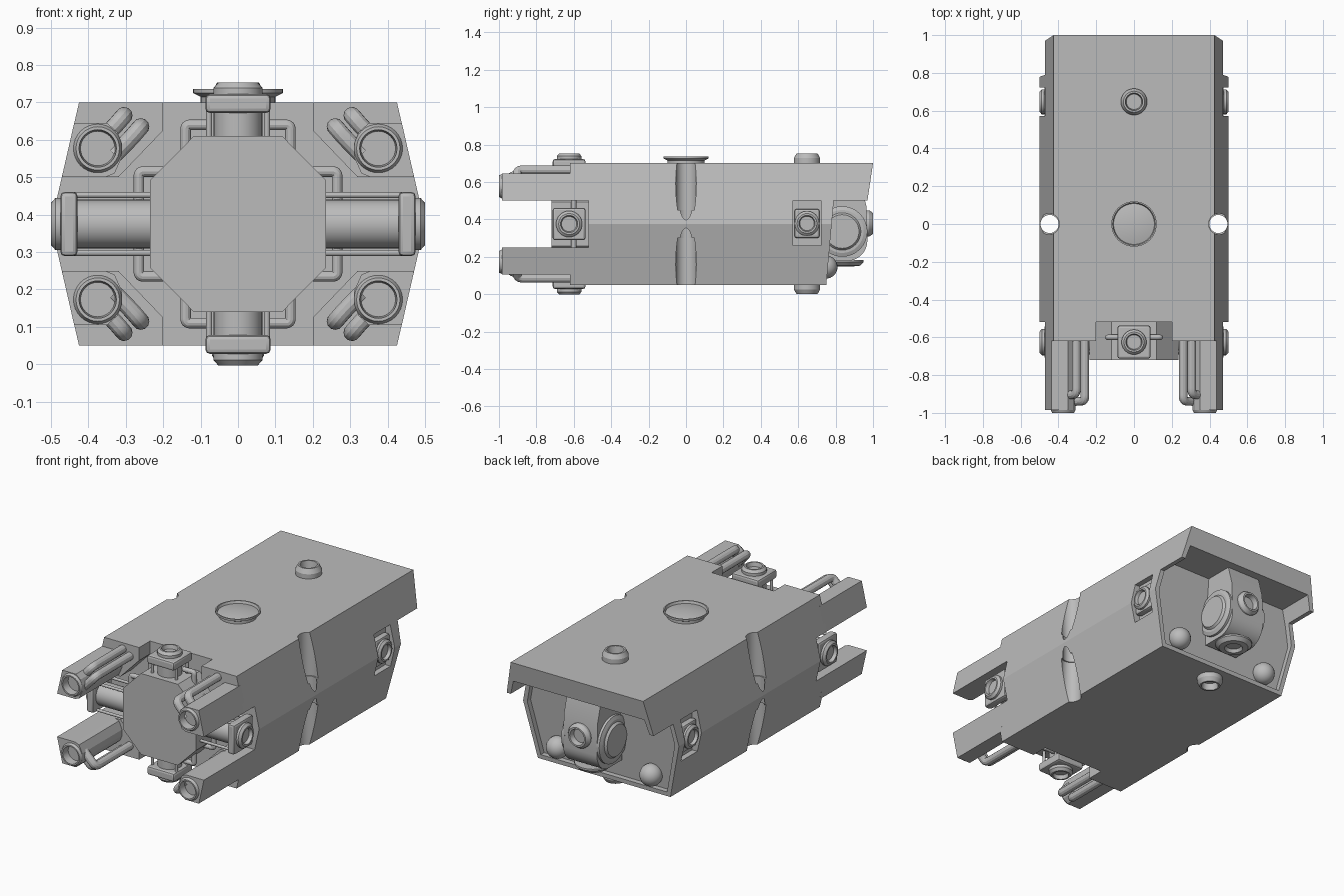
import bpy, bmesh, math
from mathutils import Vector, Matrix

if "Cube" in bpy.data.objects:
    bpy.data.objects.remove(bpy.data.objects["Cube"])

grey = bpy.data.materials.new("hull grey")
grey.diffuse_color = (0.5, 0.5, 0.5, 1)
grey.use_nodes = True
grey.node_tree.nodes["Principled BSDF"].inputs["Base Color"].default_value = grey.diffuse_color
ZC = 0.375  # height of the middle line


def finish(bm, name):
    bmesh.ops.recalc_face_normals(bm, faces=bm.faces[:])
    me = bpy.data.meshes.new(name)
    bm.to_mesh(me)
    bm.free()
    me.materials.append(grey)
    ob = bpy.data.objects.new(name, me)
    bpy.context.collection.objects.link(ob)
    return ob


def prism(name, pts, a, b, axis='Y', shear=0.0):
    """Extrude a profile: (x, z) along y, or (y, z) along x. Shear tilts the start face."""
    bm = bmesh.new()
    rings = []
    for k, d in enumerate((a, b)):
        if axis == 'Y':
            rings.append([bm.verts.new((p, d + (shear * q if k == 0 else 0), q)) for p, q in pts])
        else:
            rings.append([bm.verts.new((d, p, q)) for p, q in pts])
    n = len(pts)
    bm.faces.new(rings[0])
    bm.faces.new(rings[1])
    for i in range(n):
        j = (i + 1) % n
        bm.faces.new((rings[0][i], rings[0][j], rings[1][j], rings[1][i]))
    return finish(bm, name)


def box(name, c, s, bevel=0.0):
    bm = bmesh.new()
    bmesh.ops.create_cube(bm, size=1)
    for v in bm.verts:
        v.co = Vector(c) + Vector([v.co[i] * s[i] for i in range(3)])
    if bevel:
        bmesh.ops.bevel(bm, geom=bm.edges[:], offset=bevel, segments=2, profile=0.5, affect='EDGES')
    return finish(bm, name)


def lathe(name, prof, loc, direction, seg=32):
    """Spin an (r, h) profile around a direction; ends on the axis are closed."""
    bm = bmesh.new()
    m = Matrix.Translation(loc) @ Vector(direction).to_track_quat('Z', 'Y').to_matrix().to_4x4()
    rings = []
    for r, h in prof:
        if r == 0:
            rings.append([bm.verts.new(m @ Vector((0, 0, h)))])
        else:
            rings.append([bm.verts.new(m @ Vector((r * math.cos(t), r * math.sin(t), h)))
                          for t in (2 * math.pi * i / seg for i in range(seg))])
    for A, B in zip(rings, rings[1:]):
        for i in range(seg):
            j = (i + 1) % seg
            f = [A[i % len(A)], A[j % len(A)], B[j % len(B)], B[i % len(B)]]
            bm.faces.new(list(dict.fromkeys(f)))
    return finish(bm, name)


def rod(name, a, b, r, seg=32):
    d = Vector(b) - Vector(a)
    return lathe(name, [(0, 0), (r, 0), (r, d.length), (0, d.length)], a, d, seg)


def pipe(name, pts, r):
    cu = bpy.data.curves.new(name, 'CURVE')
    cu.dimensions = '3D'
    cu.bevel_depth = r
    cu.bevel_resolution = 4
    cu.use_fill_caps = True
    sp = cu.splines.new('NURBS')
    sp.points.add(len(pts) - 1)
    for p, q in zip(sp.points, pts):
        p.co = (*q, 1)
    sp.order_u = 3
    sp.use_endpoint_u = True
    sp.resolution_u = 8
    tmp = bpy.data.objects.new(name + "_path", cu)
    bpy.context.collection.objects.link(tmp)
    me = bpy.data.meshes.new_from_object(tmp.evaluated_get(bpy.context.evaluated_depsgraph_get()))
    bpy.data.objects.remove(tmp)
    me.materials.clear()
    me.materials.append(grey)
    ob = bpy.data.objects.new(name, me)
    bpy.context.collection.objects.link(ob)


def boolean(ob, cutter, op='DIFFERENCE'):
    cutter.hide_render = True
    m = ob.modifiers.new("cut", 'BOOLEAN')
    m.object, m.operation, m.solver = cutter, op, 'EXACT'
    bpy.context.view_layer.objects.active = ob
    bpy.ops.object.modifier_apply(modifier=m.name)
    bpy.data.objects.remove(cutter)


def nozzle(name, loc, d, h, r=0.07):
    lathe(name, [(0, 0), (r, 0), (r, h * .55), (r * .8, h), (r * .66, h), (r * .58, h * .3), (0, h * .3)], loc, d)


def both(half):
    return half + [(-x, z) for x, z in reversed(half)]


# hull: six-sided section trimmed by the side profile with its rear overhang
hull = prism("hull", both([(.425, .7), (.5, ZC), (.425, .05)]), -.62, 1.05)
boolean(hull, prism("side_profile", [(-.62, 0), (.746, 0), (.75, .05), (.79, .5), (.97, .5), (1, .7),
                                     (1.01, .77), (-.62, .77)], -.7, .7, 'X'), 'INTERSECT')
# rear recess under the overhang
boolean(hull, prism("rear_recess", both([(.42, .585), (.445, .5), (.473, ZC), (.405, .075)]),
                    .715, 1.2, shear=.089))
# front notch around the hub
boolean(hull, prism("front_notch", both([(.2, .8), (.2, .625), (.32, .5), (.6, .5), (.6, .25), (.32, .25),
                                         (.2, .125), (.2, -.05)]), -.8, -.52))
for s in (-1, 1):
    # vertical side channels and rear side pockets
    boolean(hull, rod("channel_hole", (s * .447, 0, -.1), (s * .447, 0, .9), .048))
    for a, b in ((-.1, .3), (.45, .9)):
        boolean(hull, rod("channel", (s * .45, 0, a), (s * .45, 0, b), .055))
    boolean(hull, box("pocket", (s * .52, .647, .38), (.16, .15, .24)))

# octagonal front hub
prism("front_hub", both([(.118, .61), (.235, .492), (.235, .258), (.118, .14)]), -.72, -.5)

# thrusters on the hub arms, four ways
Y = -.625
for s in (-1, 1):
    # up and down
    side = "top" if s > 0 else "bottom"
    z = lambda h: ZC + s * h
    rod(side + "_arm", (0, Y, z(.2)), (0, Y, z(.31)), .065)
    box(side + "_arm_block", (0, Y, z(.322)), (.175, .175, .05), .012)
    nozzle(side + "_front_nozzle", (0, Y, z(.345)), (0, 0, s), .033, .066)
    for t in (-1, 1):
        for u in (-1, 1):
            rod(side + "_arm_rod", (t * .077, Y + u * .05, z(.2)), (t * .077, Y + u * .05, z(.31)), .008, 12)
    # left and right
    side = "right" if s > 0 else "left"
    rod(side + "_arm", (s * .2, Y, ZC), (s * .44, Y, ZC), .065)
    box(side + "_arm_block", (s * .452, Y, ZC), (.046, .175, .172), .012)
    nozzle(side + "_front_nozzle", (s * .473, Y, ZC), (s, 0, 0), .027)
    for t in (-1, 1):
        for u in (-1, 1):
            rod(side + "_arm_rod", (s * .2, Y + u * .05, ZC + t * .077), (s * .44, Y + u * .05, ZC + t * .077), .008, 12)
    # rear side thruster in its pocket, and rear top or bottom thruster
    box(side + "_rear_block", (s * .457, .647, ZC + .003), (.04, .135, .155), .012)
    nozzle(side + "_rear_nozzle", (s * .475, .647, ZC + .003), (s, 0, 0), .025, .066)
    nozzle("rear_nozzle", (0, .647, z(.32)), (0, 0, s), .058 if s > 0 else .055)

# four forward pods with feed pipes, and small pipes round the hub
for sx in (-1, 1):
    for sz in (-1, 1):
        P = lambda x, z: (sx * x, ZC + sz * (z - ZC))
        V = lambda x, y, z: (sx * x, y, ZC + sz * (z - ZC))
        pod = prism("pod", [P(*p) for p in ((.471, .5), (.438, .645), (.35, .645), (.322, .62),
                                            (.31, .59), (.31, .555), (.33, .51), (.355, .5))], -.985, -.6)
        boolean(pod, rod("bore", V(.375, -1.1, .577), V(.375, -.95, .577), .055))
        lathe("pod_nozzle", [(.065, 0), (.065, .035), (.058, .05), (.05, .05), (.046, .005), (0, .005)],
              V(.375, -.95, .577), (0, -1, 0))
        for x, z, y in ((.305, .665, -.90), (.26, .635, -.935)):
            pipe("pod_pipe", [V(x, -.58, z), V(x, -.75, z), V(x, y + .06, z), V(x, y, z),
                              V(x + .03, y - .005, z - .035), V(x + .07, y - .005, z - .075)], .023)
        pipe("hub_pipe", [V(.07, -.6, .64), V(.115, -.6, .64), V(.14, -.6, .64), V(.14, -.6, .615), V(.14, -.6, .56)], .014)
        pipe("hub_pipe", [V(.2, -.6, .515), V(.24, -.6, .515), V(.265, -.6, .515), V(.265, -.6, .49), V(.265, -.6, .44)], .014)

# shallow dish on the roof
lathe("roof_dish", [(0, .69), (.1, .69), (.1, .715), (.12, .725), (.12, .736), (.113, .736), (.108, .722),
                    (.08, .728), (.04, .732), (0, .734)], (0, 0, 0), (0, 0, 1), 48)

# rear engine housing: rounded column with round end caps and two nozzles
arc = [(.86 + .11 * math.cos(t), .287 + .11 * math.sin(t)) for t in (-math.pi / 2 * i / 8 for i in range(9))]
prism("engine_housing", [(.74, .6), (.97, .6)][:1] + [(.93, .6), (.965, .47)] + arc + [(.74, .177)], -.108, .108, 'X')
for s in (-1, 1):
    lathe("engine_cap", [(0, 0), (.135, 0), (.135, .022), (.115, .03), (.1, .03), (.09, .042), (0, .042)],
          (s * .1, .835, .335), (s, 0, 0))
    # round rear lamps
    bm = bmesh.new()
    bmesh.ops.create_uvsphere(bm, u_segments=24, v_segments=16, radius=.062,
                              matrix=Matrix.Translation((s * .3, .748, .145)))
    finish(bm, "rear_lamp")
nozzle("engine_rear_nozzle", (0, .955, .378), (0, 1, 0), .045, .07)
lathe("engine_bottom_disc", [(0, 0), (.1, 0), (.1, .01), (.08, .03), (.05, .033), (.04, .015), (0, .015)],
      (0, .85, .182), (0, 0, -1))

# smooth the round parts, keep hull edges sharp
bpy.ops.object.select_all(action='DESELECT')
for ob in bpy.context.scene.objects:
    ob.select_set(True)
    bpy.context.view_layer.objects.active = ob
bpy.ops.object.shade_smooth_by_angle(angle=math.radians(20))
